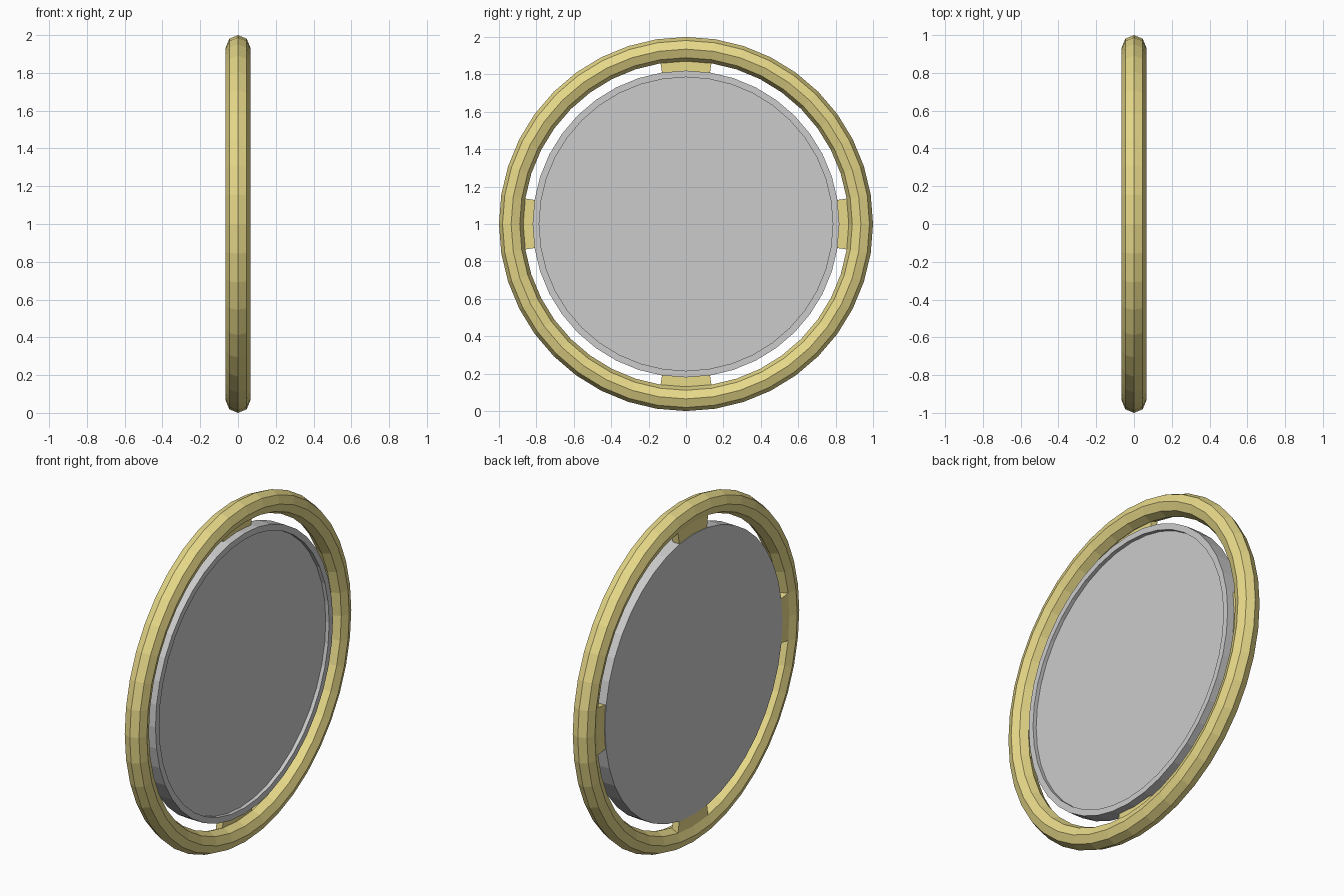
import bpy, bmesh
from math import sin, cos, pi, tau

if "Cube" in bpy.data.objects:
    bpy.data.objects.remove(bpy.data.objects["Cube"])

N = 40          # segments around the circle
CZ = 1.0        # centre height

gold = bpy.data.materials.new("gold")
gold.diffuse_color = (0.8, 0.69, 0.25, 1)
gold.use_nodes = True
gold.node_tree.nodes["Principled BSDF"].inputs["Base Color"].default_value = gold.diffuse_color


def lathe(name, profile, steps, closed_profile, mat=None, start=0, full=True):
    """Sweep an (x, radius) profile around the x axis."""
    bm = bmesh.new()
    rings = []
    for i in range(steps if full else steps + 1):
        a = start + tau * i / N
        rings.append([bm.verts.new((x, r * cos(a), CZ + r * sin(a))) for x, r in profile])
    m = len(profile)
    for i in range(steps):
        p, q = rings[i], rings[(i + 1) % len(rings)]
        for j in range(m if closed_profile else m - 1):
            k = (j + 1) % m
            bm.faces.new((p[j], q[j], q[k], p[k]))
    if not full:                       # end caps of an arc
        bm.faces.new(rings[0])
        bm.faces.new(rings[-1])
    elif not closed_profile:           # flat caps of a disc
        bm.faces.new([r[0] for r in rings])
        bm.faces.new([r[-1] for r in rings])
    bmesh.ops.recalc_face_normals(bm, faces=bm.faces)
    me = bpy.data.meshes.new(name)
    bm.to_mesh(me)
    bm.free()
    ob = bpy.data.objects.new(name, me)
    bpy.context.collection.objects.link(ob)
    if mat:
        me.materials.append(mat)
    return ob


# outer ring frame with an eight-sided tube
tube = [(0.065 * sin(tau * i / 8), 0.935 + 0.065 * cos(tau * i / 8)) for i in range(8)]
lathe("ring_frame", tube, N, True, gold)

# mirror disc: flat back, shallow recess on the front
lathe("mirror_disc", [(-0.05, 0.82), (0.04, 0.82), (0.04, 0.785), (0.018, 0.785)], N, False)

# four curved brackets joining disc and ring
bracket = [(-0.046, 0.81), (-0.005, 0.81), (-0.005, 0.91), (-0.046, 0.91)]
for i in range(4):
    lathe(f"bracket_{i + 1}", bracket, 2, True, gold, i * pi / 2 - tau / N, False)
